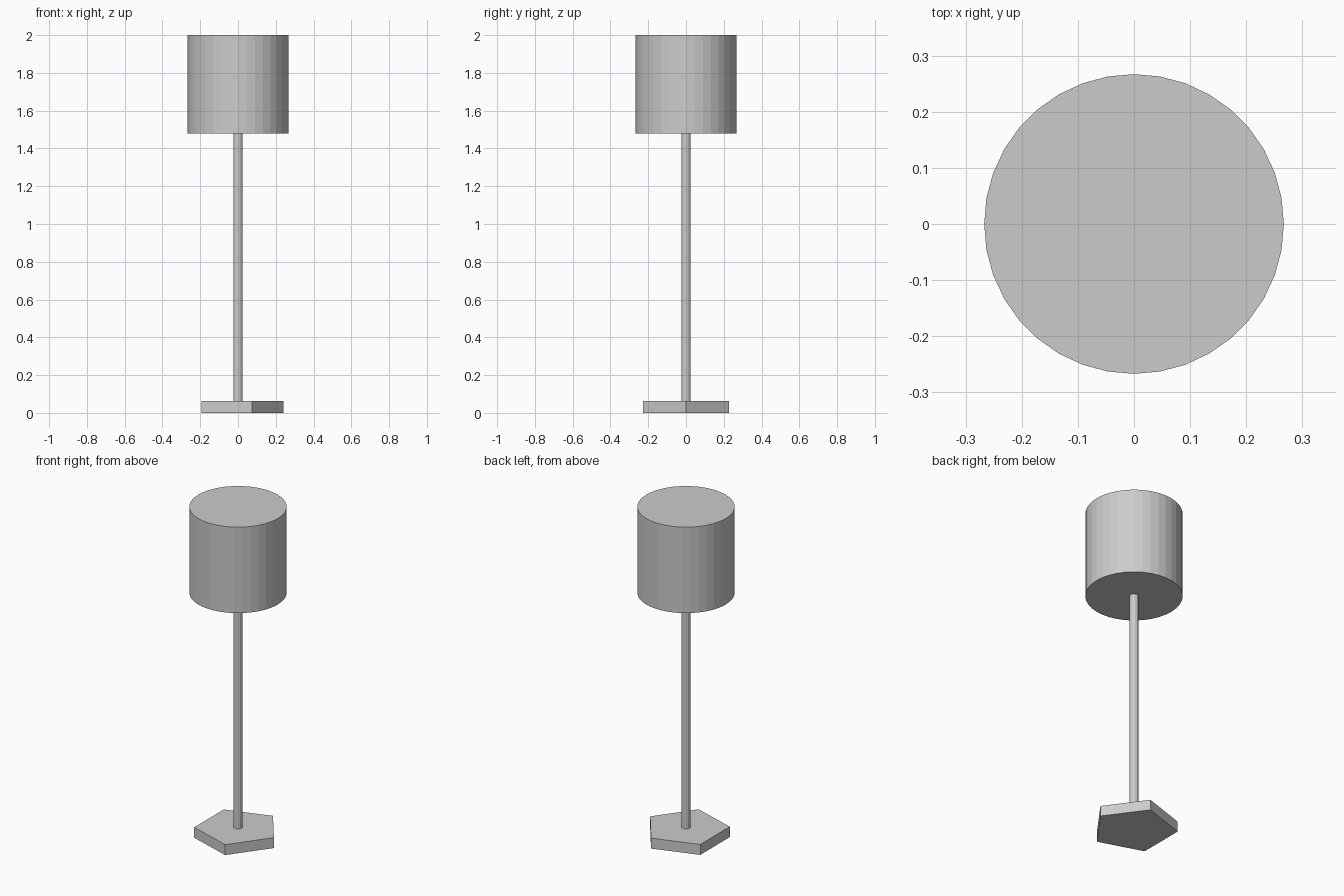
import bpy, bmesh
from math import cos, sin, tau

if "Cube" in bpy.data.objects:
    bpy.data.objects.remove(bpy.data.objects["Cube"])


def prism(name, sides, radius, z0, z1):
    """Closed upright prism with its first corner on +x."""
    bm = bmesh.new()
    ring = [bm.verts.new((radius * cos(tau * i / sides), radius * sin(tau * i / sides), z0))
            for i in range(sides)]
    face = bm.faces.new(ring)
    top = bmesh.ops.extrude_face_region(bm, geom=[face], use_keep_orig=True)["geom"]
    bmesh.ops.translate(bm, vec=(0, 0, z1 - z0),
                        verts=[v for v in top if isinstance(v, bmesh.types.BMVert)])
    bmesh.ops.recalc_face_normals(bm, faces=bm.faces)
    mesh = bpy.data.meshes.new(name)
    bm.to_mesh(mesh)
    bm.free()
    obj = bpy.data.objects.new(name, mesh)
    bpy.context.collection.objects.link(obj)
    return obj


# Pentagonal foot
prism("base", 5, 0.24, 0.0, 0.063)
# Slim upright
prism("pole", 12, 0.025, 0.063, 1.48)
# Closed drum shade
prism("shade", 36, 0.267, 1.48, 2.0)
